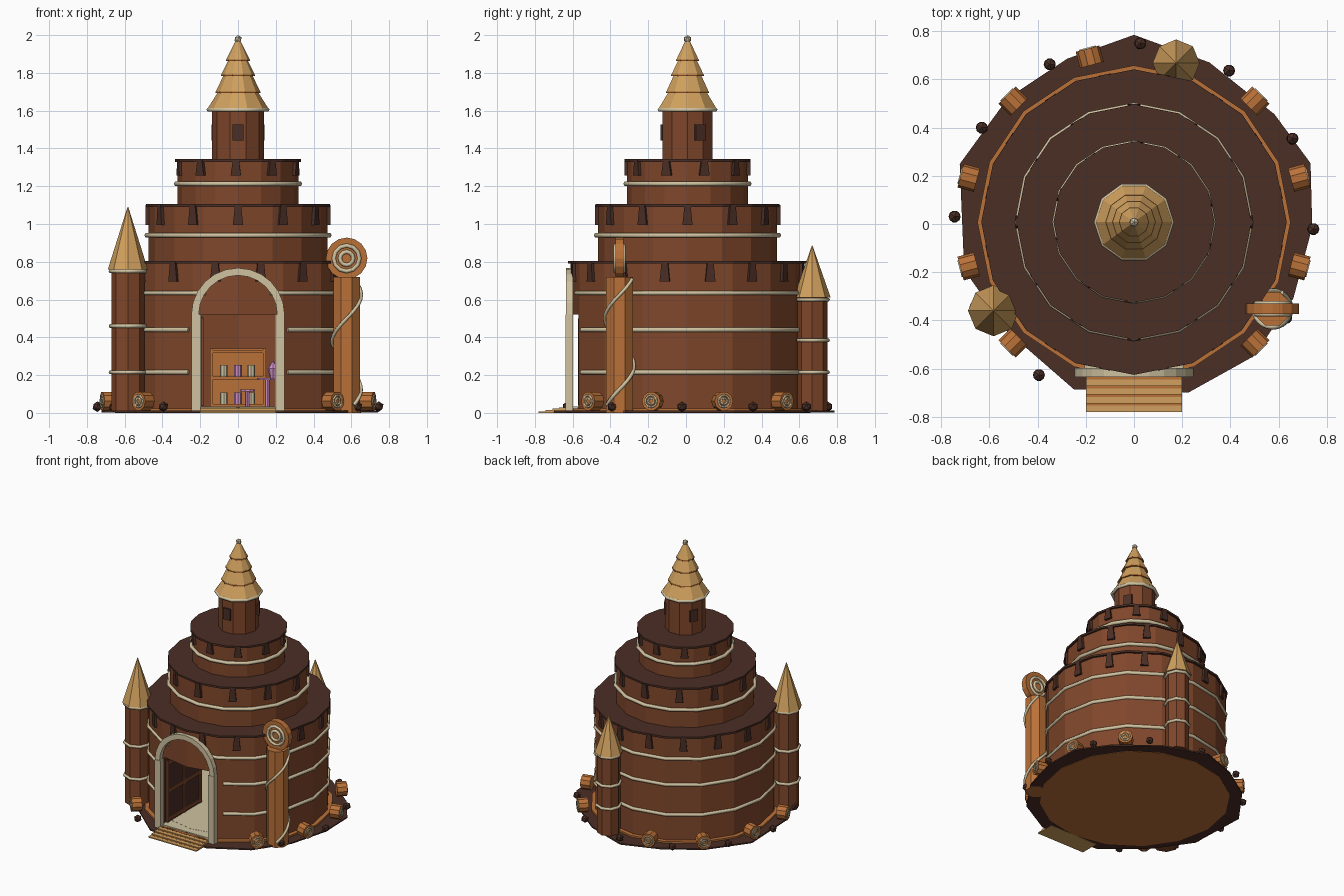
import bpy, bmesh
from math import sin, cos, pi, radians, tau
from mathutils import Matrix, Vector

if "Cube" in bpy.data.objects:
    bpy.data.objects.remove(bpy.data.objects["Cube"])


def material(name, r, g, b):
    lin = [((c / 255 + 0.055) / 1.055) ** 2.4 for c in (r, g, b)] + [1]
    m = bpy.data.materials.new(name)
    m.use_nodes = True
    m.diffuse_color = lin
    m.node_tree.nodes["Principled BSDF"].inputs["Base Color"].default_value = lin
    return m


WALL = material("gingerbread brown", 128, 71, 43)
DARK = material("dark chocolate", 74, 46, 37)
ORANGE = material("caramel orange", 186, 113, 56)
CREAM = material("icing cream", 208, 194, 160)
TAN = material("wafer tan", 208, 160, 94)
PINK = material("candy pink", 208, 142, 196)
CENTRE = Matrix.Translation((0, 0.008, 0))
ID = Matrix()


def add(name, mesh, mat, matrix=ID):
    mesh.transform(matrix)
    mesh.materials.clear()
    mesh.materials.append(mat)
    ob = bpy.data.objects.new(name, mesh)
    bpy.context.collection.objects.link(ob)
    return ob


def from_bm(name, bm, mat, matrix=ID):
    bmesh.ops.recalc_face_normals(bm, faces=bm.faces)
    mesh = bpy.data.meshes.new(name)
    bm.to_mesh(mesh)
    bm.free()
    return add(name, mesh, mat, matrix)


def lathe(name, profile, n, mat, matrix=ID, phase=0):
    """Capped solid with n sides from (radius, height) pairs."""
    bm = bmesh.new()
    rows = [[bm.verts.new((r * cos(tau * i / n + phase), r * sin(tau * i / n + phase), z))
             for i in range(n)] for r, z in profile]
    for a, b in zip(rows, rows[1:]):
        for i in range(n):
            j = (i + 1) % n
            bm.faces.new((a[i], a[j], b[j], b[i]))
    bm.faces.new(rows[0][::-1])
    bm.faces.new(rows[-1])
    return from_bm(name, bm, mat, matrix)


def drum(name, r, z0, z1, n, mat, matrix=ID, phase=0):
    return lathe(name, [(r, z0), (r, z1)], n, mat, matrix, phase)


def box(name, lo, hi, mat, matrix=ID, taper=1):
    """Box between two corners; taper scales the top in x."""
    bm = bmesh.new()
    bmesh.ops.create_cube(bm, size=1)
    lo, hi = Vector(lo), Vector(hi)
    for v in bm.verts:
        k = taper if v.co.z > 0 else 1
        v.co = (lo + hi) / 2 + Vector([c * s for c, s in zip(v.co, hi - lo)])
        v.co.x *= k
    return from_bm(name, bm, mat, matrix)


def tube(name, pts, r, mat, cyclic=False, matrix=ID):
    cu = bpy.data.curves.new(name, "CURVE")
    cu.dimensions = "3D"
    cu.bevel_depth, cu.bevel_resolution, cu.use_fill_caps = r, 1, True
    sp = cu.splines.new("POLY")
    sp.points.add(len(pts) - 1)
    for p, q in zip(sp.points, pts):
        p.co = (*q, 1)
    sp.use_cyclic_u = cyclic
    tmp = bpy.data.objects.new(name, cu)
    mesh = bpy.data.meshes.new_from_object(tmp)
    bpy.data.objects.remove(tmp)
    return add(name, mesh, mat, matrix)


def poly_radius(r, a, n=16):
    """Distance to the side of an n-gon at angle a."""
    step = tau / n
    return r * cos(step / 2) / cos(a % step - step / 2)


def ring(name, r, z, t, n=16, gap=0, matrix=ID, mat=CREAM, phase=0):
    """Icing ring, with an optional gap (degrees) around the front."""
    angles = [-pi / 2 + tau * i / n + phase for i in range(n)]
    if gap:
        g = radians(gap)
        angles = [-pi / 2 + g] + [a for a in angles if g < a + pi / 2 < tau - g] + [3 * pi / 2 - g]
    pts = []
    for a in angles:
        d = poly_radius(r, a) if gap else r
        pts.append((d * cos(a), d * sin(a), z))
    return tube(name, pts, t, mat, not gap, matrix)


def facing(deg, r, z=0):
    """Local -y points outward at the given angle and radius."""
    return CENTRE @ Matrix.Rotation(radians(deg + 90), 4, "Z") @ Matrix.Translation((0, -r, z))


# Uneven ground plate and base moulding
bm = bmesh.new()
outline = [(90, .785), (65, .74), (38, .74), (19, .775), (-1, .74), (-25, .73), (-48, .74),
           (-72, .735), (-110, .73), (-140, .69), (-165, .73), (-199, .765), (-225, .74), (-248, .74)]
face = bm.faces.new([bm.verts.new((r * cos(radians(a)), r * sin(radians(a)), .002)) for a, r in outline])
top = bmesh.ops.extrude_face_region(bm, geom=[face])["geom"]
bmesh.ops.translate(bm, vec=(0, 0, .01), verts=[v for v in top if isinstance(v, bmesh.types.BMVert)])
from_bm("ground_plate", bm, DARK)
drum("base_moulding", .65, 0, .024, 16, ORANGE, CENTRE)

# Hollow lower tier with a doorway
lower = drum("lower_wall", .62, .02, .79, 16, WALL, CENTRE)
cutters = [drum("room_cutter", .56, .03, .75, 16, WALL, CENTRE),
           box("door_cutter", (-.21, -.8, .03), (.21, -.4, .52), WALL)]
for c in cutters:
    c.hide_render = True
    mod = lower.modifiers.new("cut", "BOOLEAN")
    mod.operation, mod.solver, mod.object = "DIFFERENCE", "EXACT", c
bpy.context.view_layer.update()
cut_mesh = bpy.data.meshes.new_from_object(lower.evaluated_get(bpy.context.evaluated_depsgraph_get()))
lower.modifiers.clear()
lower.data = cut_mesh
for c in cutters:
    bpy.data.objects.remove(c)
drum("room_floor", .565, .024, .034, 16, CREAM, CENTRE)
box("door_sill", (-.205, -.61, .024), (.205, -.4, .033), CREAM)

# Upper tiers, roofs and icing rings
drum("middle_wall", .475, .8, 1.095, 16, WALL, CENTRE)
drum("upper_wall", .32, 1.1, 1.33, 16, WALL, CENTRE)
for name, r, z in (("lower", .634, .805), ("middle", .488, 1.105), ("upper", .334, 1.343)):
    drum(name + "_roof", r, z - .014, z, 16, DARK, CENTRE)
for z, gap in ((.215, 25), (.44, 25), (.635, 16)):
    ring("lower_icing_ring", .621, z, .013, gap=gap, matrix=CENTRE)
ring("middle_icing_ring", .483, .94, .013, matrix=CENTRE)
ring("upper_icing_ring", .327, 1.213, .013, matrix=CENTRE)

# Tapered drips below each roof
for r, z, count, start in ((.62, .8, 16, 11.25), (.475, 1.1, 12, 0), (.32, 1.338, 10, -92)):
    for i in range(count):
        a = start + 360 * i / count
        box("roof_drip", (-.027, -.016, -.105 if r > .4 else -.08), (.027, .02, 0), DARK,
            facing(a, poly_radius(r, radians(a)), z), taper=.6)

# Top turret with tiered roof
drum("turret_wall", .138, 1.34, 1.605, 10, WALL, CENTRE)
for a in (-90, 30, 150):
    box("turret_window", (-.03, -.008, -.042), (.03, .02, .042), DARK, facing(a, .136, 1.485))
lathe("turret_roof", [(.165, 1.605), (.105, 1.70), (.118, 1.70), (.075, 1.79), (.09, 1.79),
                      (.05, 1.87), (.062, 1.87), (.01, 1.975)], 10, TAN, CENTRE)
for r, z in ((.119, 1.70), (.091, 1.79), (.063, 1.87)):
    drum("turret_roof_trim", r, z - .007, z + .002, 10, ORANGE, CENTRE)
ring("turret_icing_ring", .155, 1.605, .012, 10, matrix=CENTRE, phase=pi / 2)


def ball(name, loc, r, mat):
    bm = bmesh.new()
    bmesh.ops.create_icosphere(bm, subdivisions=1, radius=r)
    return from_bm(name, bm, mat, Matrix.Translation(loc))


ball("turret_finial", (0, .008, 1.979), .021, CREAM)

# Two slim side towers
for x, y, r, top, tip in ((-.583, -.36, .088, .76, 1.09), (.175, .668, .08, .61, .885)):
    at = Matrix.Translation((x, y, 0))
    drum("side_tower", r, .01, top, 8, WALL, at)
    lathe("side_tower_roof", [(r + .018, top), (.002, tip)], 8, TAN, at)
    for z in (.215, (top + .19) / 2 - .015, top - .01):
        ring("side_tower_ring", r + .003, z, .011, 8, matrix=at)


def swirl(name, r, depth, n, matrix, sides=(-1,)):
    """Round sweet facing local -y with icing circles."""
    spin = matrix @ Matrix.Rotation(pi / 2, 4, "X")
    drum(name, r, -depth / 2, depth / 2, n, ORANGE, spin)
    for s in sides:
        for k in (.62, .32):
            ring(name + "_icing", r * k, -s * depth / 2, r * .1, 12, matrix=spin)


# Striped pillar with big round sweet
px, py = .575, -.352
at = Matrix.Translation((px, py, 0))
drum("pillar", .076, 0, .72, 8, ORANGE, at, pi / 8)
turns = [radians(-420 + 15 * i) for i in range(33)]
tube("pillar_stripe", [(.077 * cos(a), .077 * sin(a), .5 + .5 * (a + pi / 2) / tau) for a in turns],
     .01, CREAM, matrix=at)
swirl("pillar_sweet", .11, .044, 16, Matrix.Translation((px, py, .818)), (-1, 1))

# Sweets and gumdrops around the base
for k in range(12):
    a = 15 + 30 * k
    if a not in (75, 255, 285):
        swirl("base_sweet", .051, .07, 10, facing(a, .71, .062))
    b = radians(a + 13)
    if k not in (8, 9):
        ball("gumdrop", (.745 * cos(b), .745 * sin(b) + .005, .033), .028, DARK)

# Door frame, open door and steps
for s in (-1, 1):
    box("door_jamb", (s * .222 - .025, -.638, .01), (s * .222 + .025, -.598, .52), CREAM)
bm = bmesh.new()
rows = []
for i in range(13):
    a = pi * i / 12
    rows.append([bm.verts.new((r * cos(a), y, .52 + r * sin(a)))
                 for r, y in ((.208, -.635), (.247, -.635), (.247, -.598), (.208, -.598))])
for a, b in zip(rows, rows[1:]):
    for i in range(4):
        bm.faces.new((a[i], a[i - 1], b[i - 1], b[i]))
bm.faces.new(rows[0])
bm.faces.new(rows[-1])
from_bm("door_arch", bm, CREAM)
box("door_leaf", (-.205, -.57, .036), (-.188, -.17, .51), DARK)
for y in (-.56, -.37, -.18):
    box("door_batten", (-.19, y - .012, .04), (-.18, y + .012, .5), WALL)
for z in (.06, .27, .48):
    box("door_rail", (-.19, -.57, z - .012), (-.181, -.17, z + .012), WALL)
for i in range(4):
    y = -.78 + .036 * i
    box("step_plank", (-.2, y, 0), (.2, y + .036, .008 + .007 * i), TAN)
    box("step_edge", (-.2, y + .026, .004), (.2, y + .036, .0085 + .007 * i), ORANGE)

# Shelf, jars, table and stool inside
box("shelf_back", (-.145, .30, .03), (.145, .32, .34), ORANGE)
for z in (.04, .185, .325):
    box("shelf_board", (-.145, .2, z - .008), (.145, .31, z + .008), ORANGE)
for x in (-.14, .14):
    box("shelf_side", (x - .008, .2, .03), (x + .008, .31, .34), ORANGE)
for z in (.048, .193):
    for x, m in ((-.075, CREAM), (0, PINK), (.07, CREAM)):
        drum("jar", .02, z, z + .06, 8, m, Matrix.Translation((x, .25, 0)))
for name, x, r, z in (("table", .155, .055, .185), ("stool", .05, .04, .125)):
    at = Matrix.Translation((x, .08, 0))
    drum(name + "_top", r, z - .012, z, 10, PINK, at)
    drum(name + "_leg", .012, .03, z, 8, PINK, at)
lathe("cupcake", [(.016, .185), (.024, .22), (.028, .235), (.004, .275)], 8, PINK,
      Matrix.Translation((.185, .08, 0)))
